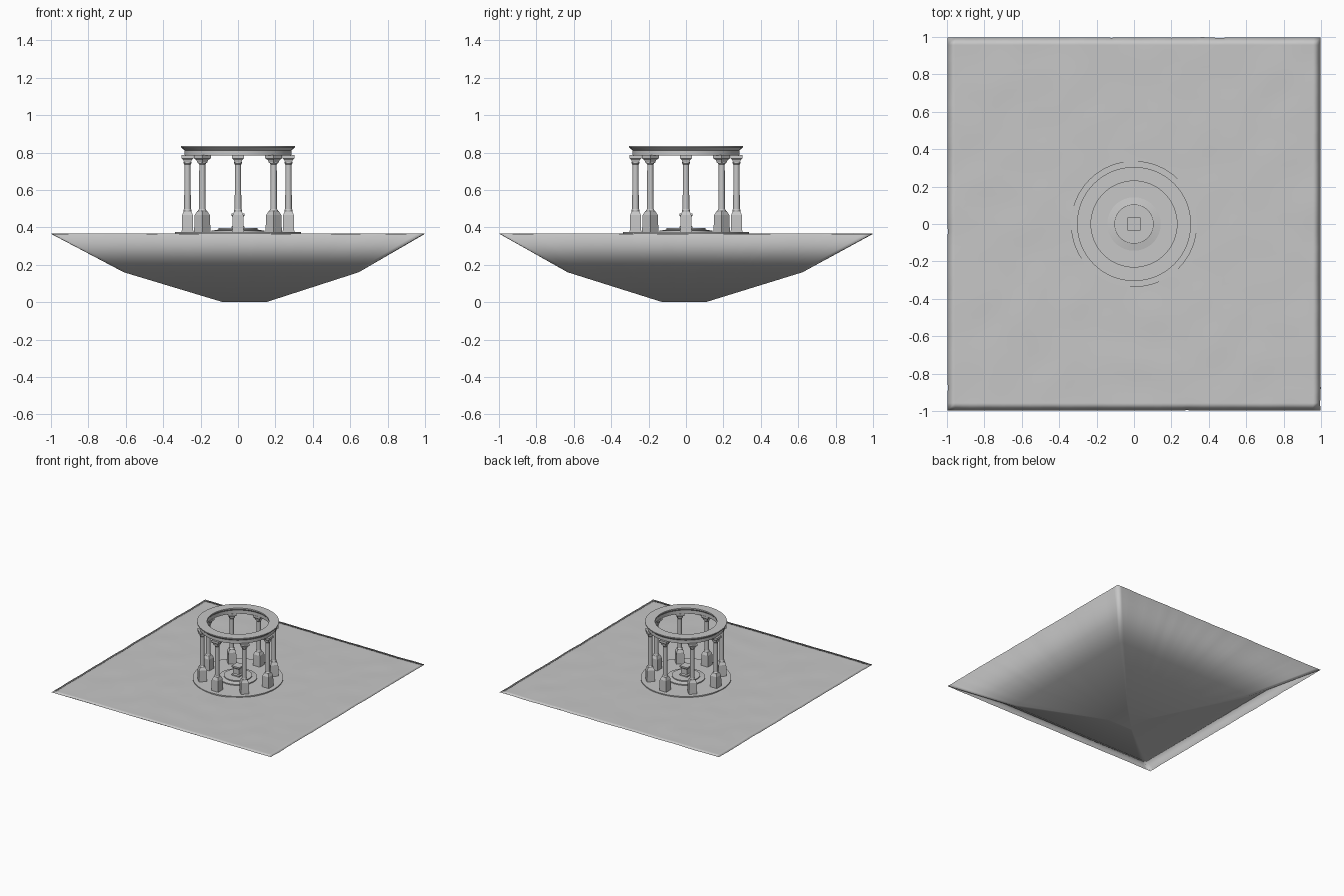
import bpy, bmesh, math
from mathutils import Vector, noise

if "Cube" in bpy.data.objects:
    bpy.data.objects.remove(bpy.data.objects["Cube"])

stone = bpy.data.materials.new("grey stone")
stone.diffuse_color = (0.57, 0.57, 0.57, 1)
stone.use_nodes = True
stone.node_tree.nodes["Principled BSDF"].inputs["Base Color"].default_value = stone.diffuse_color
GROUND = 0.366


def finish(name, bm, smooth=None):
    bmesh.ops.recalc_face_normals(bm, faces=bm.faces[:])
    mesh = bpy.data.meshes.new(name)
    bm.to_mesh(mesh)
    bm.free()
    mesh.materials.append(stone)
    obj = bpy.data.objects.new(name, mesh)
    bpy.context.collection.objects.link(obj)
    if smooth is not None:
        bpy.ops.object.select_all(action='DESELECT')
        obj.select_set(True)
        bpy.context.view_layer.objects.active = obj
        bpy.ops.object.shade_smooth_by_angle(angle=math.radians(smooth))
    return obj


def stack(bm, profile, sides, turn=0.0, closed=False):
    """Stack rings of (radius, z); closed joins the last ring to the first."""
    rings = []
    for r, z in profile:
        rings.append([bm.verts.new((r * math.cos(turn + math.tau * i / sides),
                                    r * math.sin(turn + math.tau * i / sides), z))
                      for i in range(sides)])
    pairs = list(zip(rings, rings[1:]))
    if closed:
        pairs.append((rings[-1], rings[0]))
    else:
        bm.faces.new(rings[0])
        bm.faces.new(rings[-1])
    for a, b in pairs:
        for i in range(sides):
            j = (i + 1) % sides
            bm.faces.new((a[i], a[j], b[j], b[i]))


def square(profile):
    """Turn (half width, z) into (corner radius, z)."""
    return [(w * math.sqrt(2), z) for w, z in profile]


# Island: gently uneven ground over a tapering rock underside
bm = bmesh.new()
bmesh.ops.create_grid(bm, x_segments=50, y_segments=50, size=0.997)
rim = [e for e in bm.edges if e.is_boundary]
flat = {v: v.co.copy() for e in rim for v in e.verts}
for v in bm.verts:
    n = noise.noise(Vector((v.co.x * 6, v.co.y * 6, 0.3)))
    v.co.z = GROUND + 0.003 * n
    if v in flat:
        v.co.x += 0.003 * noise.noise(Vector((v.co.y * 12, 2.0, v.co.x)))
        v.co.y += 0.003 * noise.noise(Vector((v.co.x * 12, 5.0, v.co.y)))
shape = [(0.628, 0.0175, -0.005, 0.16), (0.115, 0.035, -0.01, 0.0)]
base = {(e.verts[0], e.verts[1]): e for e in rim}
edges = rim
current = dict(flat)
for scale, dx, dy, z in shape:
    old = {v for e in edges for v in e.verts}
    geom = bmesh.ops.extrude_edge_only(bm, edges=edges)["geom"]
    verts = [g for g in geom if isinstance(g, bmesh.types.BMVert)]
    edges = [g for g in geom if isinstance(g, bmesh.types.BMEdge)
             and g.verts[0] not in old and g.verts[1] not in old]
    for v in verts:
        # Scale relative to the square rim
        size = max(abs(v.co.x), abs(v.co.y)) if z > 0.1 else None
        if size:
            v.co.x, v.co.y = v.co.x / size * scale + dx, v.co.y / size * scale + dy
        else:
            px, py = (v.co.x - 0.0175) / 0.628, (v.co.y + 0.005) / 0.628
            v.co.x, v.co.y = px * scale + dx, py * scale + dy
        v.co.z = z
bmesh.ops.contextual_create(bm, geom=edges)
finish("island", bm, 180)

# Round floor and centre dais
bm = bmesh.new()
stack(bm, [(0.337, 0.355), (0.337, 0.374)], 64)
finish("temple_floor", bm, 30)
bm = bmesh.new()
stack(bm, [(0.143, 0.37), (0.143, 0.382), (0.105, 0.388), (0.105, 0.396)], 48)
finish("dais", bm, 30)

# Centre pedestal with a square cap
bm = bmesh.new()
stack(bm, square([(0.034, 0.392), (0.034, 0.405), (0.026, 0.412), (0.026, 0.455),
                  (0.035, 0.463), (0.035, 0.475)]), 4, math.pi / 4)
finish("centre_pedestal", bm)

# Eight columns: pedestal, tapered shaft and capital
for k in range(8):
    angle = k * math.pi / 4
    place = (0.27 * math.cos(angle), 0.27 * math.sin(angle), 0)
    parts = []
    bm = bmesh.new()
    stack(bm, square([(0.031, 0.37), (0.029, 0.465), (0.019, 0.487)]), 4, math.pi / 4)
    parts.append(finish("column_pedestal", bm))
    bm = bmesh.new()
    stack(bm, [(0.022, 0.483), (0.022, 0.492), (0.018, 0.498),
               (0.016, 0.735), (0.021, 0.742), (0.021, 0.75)], 16)
    parts.append(finish("column_shaft", bm, 30))
    bm = bmesh.new()
    stack(bm, square([(0.018, 0.745), (0.022, 0.76), (0.032, 0.769),
                      (0.032, 0.787)]), 4, math.pi / 4)
    parts.append(finish("column_capital", bm))
    for obj in parts:
        obj.location = place
        obj.rotation_euler.z = angle

# Ring beam carried by the columns, with a projecting cornice
bm = bmesh.new()
stack(bm, [(0.24, 0.785), (0.286, 0.785), (0.286, 0.812), (0.296, 0.82), (0.305, 0.828),
           (0.305, 0.836), (0.23, 0.836), (0.23, 0.826), (0.24, 0.815)], 64, closed=True)
finish("ring_beam", bm, 25)
